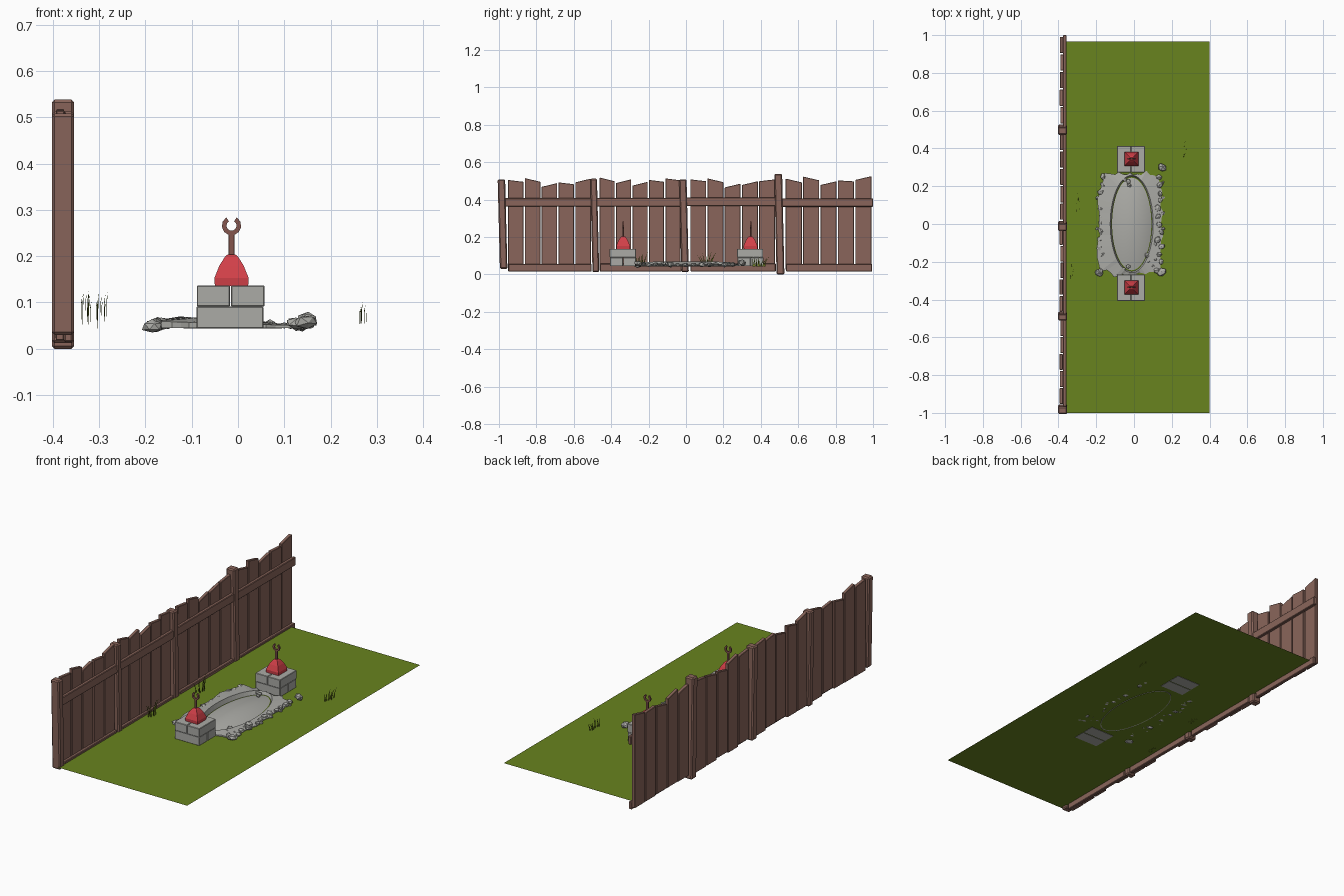
import bpy, bmesh, math, random
from mathutils import Vector, Matrix

random.seed(4)
if "Cube" in bpy.data.objects:
    bpy.data.objects.remove(bpy.data.objects["Cube"])


def material(name, r, g, b):
    col = [(c / 255) ** 2.2 for c in (r, g, b)] + [1]
    m = bpy.data.materials.new(name)
    m.use_nodes = True
    m.diffuse_color = col
    m.node_tree.nodes["Principled BSDF"].inputs["Base Color"].default_value = col
    return m


WOOD = material("brown wood", 136, 101, 91)
GRASS = material("lawn green", 104, 130, 36)
BLADE = material("blade green", 112, 128, 40)
STONE = material("grey stone", 170, 170, 165)
RED = material("red paint", 208, 66, 74)
METAL = material("rusty metal", 130, 86, 78)


def finish(bm, name, mat, bevel=0):
    bmesh.ops.recalc_face_normals(bm, faces=bm.faces)
    me = bpy.data.meshes.new(name)
    bm.to_mesh(me)
    bm.free()
    ob = bpy.data.objects.new(name, me)
    bpy.context.collection.objects.link(ob)
    me.materials.append(mat)
    if bevel:
        mod = ob.modifiers.new("bevel", "BEVEL")
        mod.width, mod.segments = bevel, 1
    return ob


def box(name, mat, x, y, z, bevel=0.003, slant=0, lean=0):
    """Box from (min, max) ranges; slant tilts the top along y, lean shifts it."""
    bm = bmesh.new()
    for v in bmesh.ops.create_cube(bm, size=1)["verts"]:
        px, py, pz = v.co
        top = pz > 0
        v.co = (x[px > 0], y[py > 0] + lean * top,
                z[top] + slant * py * top)
    return finish(bm, name, mat, bevel)


def loft(bm, rings, cap=False):
    """Join rings of points with quads."""
    rows = [[bm.verts.new(p) for p in ring] for ring in rings]
    n = len(rows[0])
    for a, b in zip(rows, rows[1:]):
        for i in range(n):
            j = (i + 1) % n
            bm.faces.new((a[i], a[j], b[j], b[i]))
    if cap:
        bm.faces.new(rows[0])
        bm.faces.new(rows[-1])
    return rows


# Lawn
bm = bmesh.new()
bm.faces.new([bm.verts.new(p) for p in
              ((-.365, -1, .045), (.4, -1, .045), (.4, .965, .045), (-.365, .965, .045))])
finish(bm, "lawn", GRASS)

# Fence posts
for y, low, top, half in ((-.975, .03, .508, .02), (-.482, .012, .512, .018),
                          (-.005, .012, .508, .02), (.505, 0, .538, .021)):
    box("fence_post", WOOD, (-.402, -.354), (y - half, y + half), (low, top), .006, lean=-.012)

# Fence planks, five per bay: top height and slope of each
bays = ((-.955, -.505), (-.465, -.025), (.02, .48), (.53, .995))
tops = (((.50, -.01), (.505, -.02), (.478, .02), (.487, -.01), (.502, .02)),
        ((.508, -.02), (.498, .02), (.485, .02), (.50, -.01), (.508, -.01)),
        ((.503, -.01), (.503, -.02), (.475, .02), (.488, .02), (.503, .01)),
        ((.502, -.02), (.513, -.02), (.488, .02), (.50, -.005), (.515, .02)))
for (start, end), heights in zip(bays, tops):
    step = (end - start) / len(heights)
    for i, (h, slant) in enumerate(heights):
        y = start + i * step
        shift = random.uniform(-.003, .003)
        box("fence_plank", WOOD, (-.392 + shift, -.374 + shift), (y + .003, y + step - .004),
            (.025 + random.uniform(-.008, .006), h), .002, slant)
    # Rails across each bay
    wob = random.uniform(-.004, .004)
    box("upper_rail", WOOD, (-.376, -.358), (start - .02, end + .005), (.362 + wob, .407 + wob))
    box("lower_rail", WOOD, (-.376, -.358), (start + .005, end), (.015, .056 + wob))

# Gravel bed: jagged slab that dips into a trench, with a smooth mound inside
N = 56
CX = -.012


def ellipse(rx, ry, z):
    return [(CX + rx * math.cos(t), ry * math.sin(t), z)
            for t in (2 * math.pi * i / N for i in range(N))]


outer, base = [], []
for i in range(N):
    t = 2 * math.pi * i / N
    c, s = math.cos(t), math.sin(t)
    k = 1 / max(abs(c) ** 6 + abs(s) ** 6, .001) ** (1 / 6) * random.uniform(.93, 1.04)
    x, y = CX - .008 + .172 * k * c, .272 * k * s
    outer.append((x, y, .054 - .03 * x))
    base.append((x, y, .045))
lip = [(x, y, .061 - .07 * x) for x, y, z in ellipse(.114, .258, 0)]
bm = bmesh.new()
loft(bm, [base, outer, lip, ellipse(.106, .25, .0435)])
finish(bm, "gravel_bed", STONE)

bm = bmesh.new()
rings = [ellipse(.106 * r, .25 * r, .044 + .026 * (1 - r * r)) for r in (1, .9, .75, .55, .3, .1)]
rows = loft(bm, rings)
bm.faces.new(rows[-1])
mound = finish(bm, "gravel_mound", STONE)
for p in mound.data.polygons:
    p.use_smooth = True


# Loose border rocks
def rock(x, y, z, size, flat=.6):
    bm = bmesh.new()
    bmesh.ops.create_icosphere(bm, subdivisions=1, radius=1)
    turn = Matrix.Rotation(random.uniform(0, 6.28), 3, "Z") @ Matrix.Rotation(random.uniform(-.4, .4), 3, "X")
    for v in bm.verts:
        p = v.co * random.uniform(.8, 1.12)
        v.co = Vector((x, y, z)) + turn @ Vector((p.x * size, p.y * size * .8, p.z * size * flat))
    finish(bm, "border_rock", STONE)


for side in (-.172, .135):
    for i in range(13):
        y = -.245 + i * .041
        rock(side + random.uniform(-.012, .012), y + random.uniform(-.006, .006),
             random.uniform(.05, .057), random.uniform(.016, .023))
        if i % 2:
            rock(side + random.choice((-.022, .02)), y + .015, .05, random.uniform(.008, .013))
for x, y, z, size in ((.148, .3, .062, .03), (.148, -.255, .057, .028), (-.185, -.26, .048, .026),
                      (-.03, .225, .058, .015), (-.05, .235, .055, .014), (-.025, .205, .058, .013),
                      (-.03, -.225, .058, .015), (-.055, -.24, .055, .014), (.07, -.165, .053, .017),
                      (.075, -.2, .05, .014), (.1, -.22, .05, .012)):
    rock(x, y, z, size)

# Two block pedestals, each with a red cap and an open-ended fork
PX = -.016
for cy in (-.336, .345):
    for s in (-1, 1):
        edge = sorted((cy + s * .001, cy + s * .069))
        box("lower_block", STONE, (-.09, .055), edge, (.044, .091), .002)
        edge = sorted((PX + s * .001, PX + s * .073))
        box("upper_block", STONE, edge, (cy - .072, cy + .068), (.091, .137), .002)
    bm = bmesh.new()
    corners = ((-1, -1), (1, -1), (1, 1), (-1, 1))
    loft(bm, [[(PX + .002 + a * w, cy + b * w, z) for a, b in corners]
              for z, w in ((.136, .036), (.153, .037), (.18, .026), (.199, .014), (.204, .008))], True)
    finish(bm, "red_cap", RED)
    box("fork_shaft", METAL, (PX - .004, PX + .008), (cy - .004, cy + .004), (.2, .252), .001)
    # Fork jaw: an open ring facing up
    bm = bmesh.new()
    arc = [math.radians(122 + i * 296 / 9) for i in range(10)]
    sections = [[(PX + .002 + r * math.cos(a), cy + d, .266 + r * math.sin(a))
                 for r, d in ((.021, -.004), (.021, .004), (.011, .004), (.011, -.004))] for a in arc]
    loft(bm, sections, True)
    finish(bm, "fork_jaw", METAL)


# Grass tufts: thin curved blades spread along y
def tuft(x, y, spread, height, count):
    bm = bmesh.new()
    for i in range(count):
        f = i / (count - 1) - .5
        bx, by = x + random.uniform(-.012, .012), y + f * spread
        h, bend = height * random.uniform(.6, 1), f * .04 + random.uniform(-.012, .012)
        w = .004
        pairs = [(bm.verts.new((bx, by + bend * t * t - w * (1 - t), .043 + h * t)),
                  bm.verts.new((bx + .002 * t, by + bend * t * t + w * (1 - t), .043 + h * t)))
                 for t in (0, .4, .75)]
        for a, b in zip(pairs, pairs[1:]):
            bm.faces.new((a[0], a[1], b[1], b[0]))
        tip = bm.verts.new((bx + .003, by + bend, .043 + h))
        bm.faces.new((*pairs[-1], tip))
    finish(bm, "grass_tuft", BLADE)


tuft(-.33, -.25, .05, .09, 8)
tuft(-.295, .11, .05, .09, 8)
tuft(.27, .39, .06, .06, 8)
